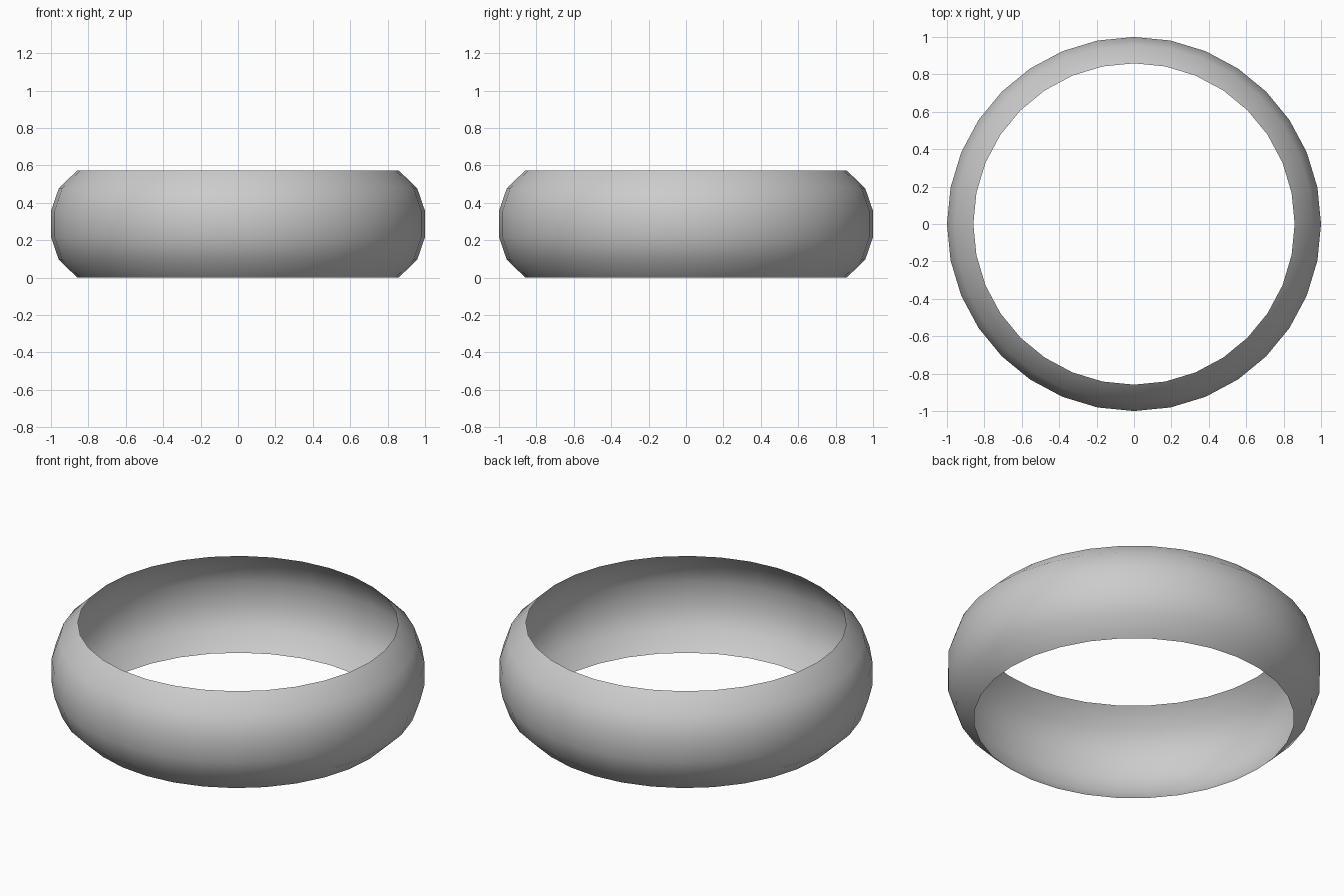
import bpy, bmesh
from math import cos, sin, tau

if "Cube" in bpy.data.objects:
    bpy.data.objects.remove(bpy.data.objects["Cube"])

SIDES = 32
# (radius, height) cross-section of the thin bulging band
PROFILE = [(0.859, 0.0), (0.958, 0.095), (1.0, 0.217),
           (1.0, 0.356), (0.958, 0.478), (0.859, 0.573)]

# Open band: the profile revolved around z
bm = bmesh.new()
rings = [[bm.verts.new((r * cos(tau * i / SIDES), r * sin(tau * i / SIDES), z))
          for i in range(SIDES)] for r, z in PROFILE]
for low, high in zip(rings, rings[1:]):
    for i in range(SIDES):
        j = (i + 1) % SIDES
        face = bm.faces.new((low[i], low[j], high[j], high[i]))
        face.smooth = True

mesh = bpy.data.meshes.new("ring_band")
bm.to_mesh(mesh)
bm.free()
band = bpy.data.objects.new("ring_band", mesh)
bpy.context.collection.objects.link(band)
